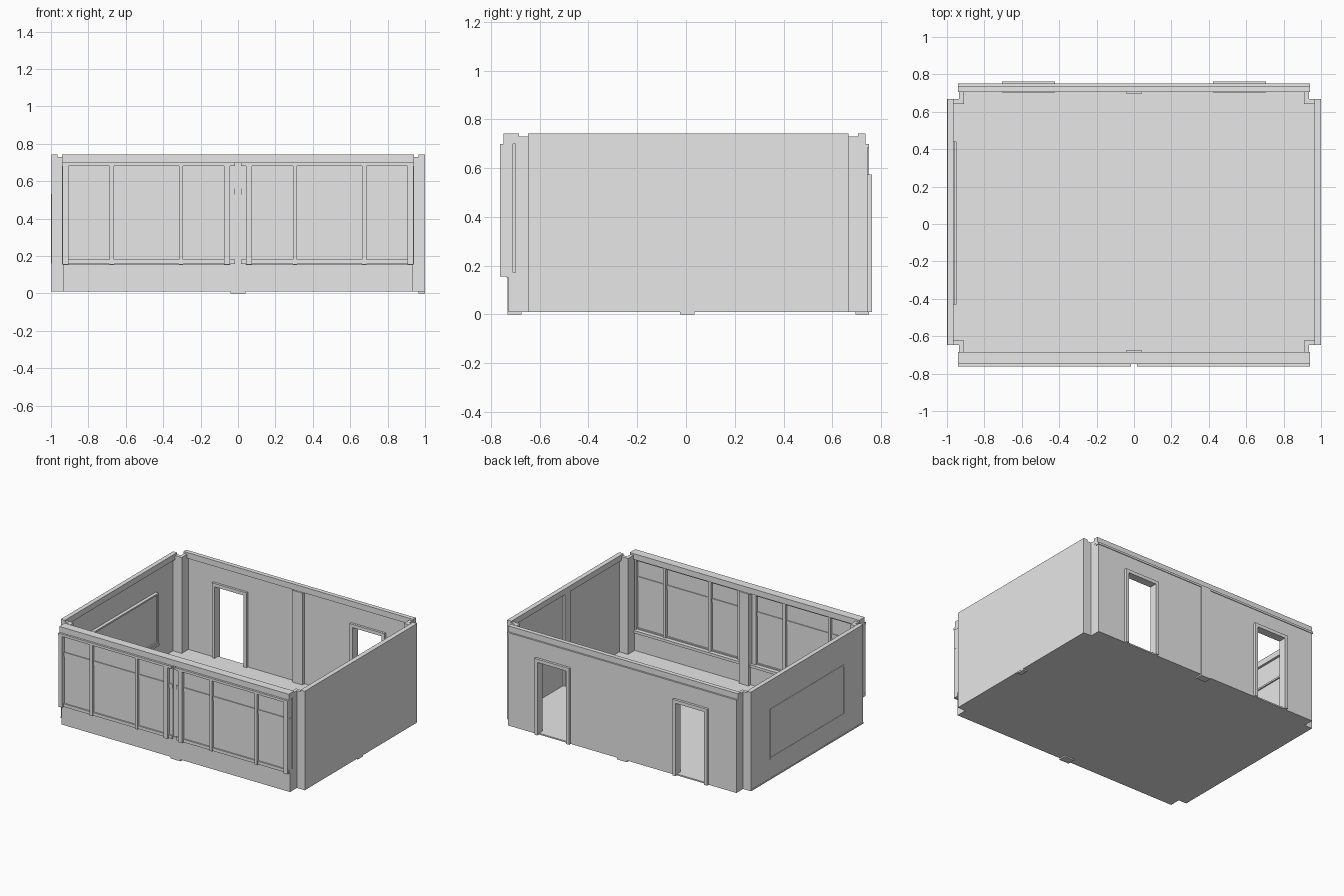
import bpy
import bmesh

cube = bpy.data.objects.get("Cube")
if cube:
    bpy.data.objects.remove(cube, do_unlink=True)

grey = bpy.data.materials.new("plain grey")
grey.use_nodes = True
grey.diffuse_color = (0.8, 0.8, 0.8, 1)
grey.node_tree.nodes["Principled BSDF"].inputs["Base Color"].default_value = (0.8, 0.8, 0.8, 1)


def prism(name, points, axis, lo, hi):
    """Extrude a flat outline from lo to hi along an axis ('y' or 'z')."""
    def place(p, d):
        return (p[0], d, p[1]) if axis == "y" else (p[0], p[1], d)
    bm = bmesh.new()
    base = bm.faces.new([bm.verts.new(place(p, lo)) for p in points])
    top = bmesh.ops.extrude_face_region(bm, geom=[base])["geom"]
    for v in top:
        if isinstance(v, bmesh.types.BMVert):
            v.co["xyz".index(axis)] = hi
    bmesh.ops.recalc_face_normals(bm, faces=bm.faces)
    mesh = bpy.data.meshes.new(name)
    bm.to_mesh(mesh)
    bm.free()
    mesh.materials.append(grey)
    obj = bpy.data.objects.new(name, mesh)
    bpy.context.collection.objects.link(obj)
    return obj


def box(name, x, y, z):
    """Box from (low, high) pairs."""
    (x0, x1), (y0, y1) = sorted(x), sorted(y)
    return prism(name, [(x0, y0), (x1, y0), (x1, y1), (x0, y1)], "z", *z)


BASE, TOP, TRIM = 0.01, 0.743, 0.70
FRONT, BACK = -0.647, 0.667      # ends of the side walls
END = 0.935                      # ends of the front and back walls

# Floor slab with notched corners
f, b = -0.727, 0.745
prism("floor", [(-END, f), (END, f), (END, FRONT), (1, FRONT), (1, BACK), (END, BACK),
                (END, b), (-END, b), (-END, BACK), (-1, BACK), (-1, FRONT), (-END, FRONT)],
      "z", BASE, 0.02)

# Side walls with inner top trim, and hollow corner posts around the notches
for side, label in ((1, "left"), (-1, "right")):
    outer = 1.0 if side > 0 else 0.998
    box(label + "_wall", (side * outer, side * 0.982), (FRONT, BACK), (BASE, TOP))
    box(label + "_top_trim", (side * outer, side * 0.965), (FRONT, BACK), (TRIM, TOP))
    for y, way, reach, end in ((FRONT, 1, -0.70, "front"), (BACK, -1, 0.72, "back")):
        inner = y + way * 0.025
        a, c = side * 0.99, side * END
        d = side * 0.91
        prism(f"{label}_{end}_corner_post",
              [(a, y), (c, y), (c, reach), (d, reach), (d, inner), (a, inner)],
              "z", BASE, 0.73)

# Slim post in the middle of the left wall
box("left_wall_post", (0.965, 0.999), (-0.025, 0.035), (0, TRIM))

# Back wall with two doorways
outline = [(-END, BASE)]
for x in (-0.565, 0.565):
    outline += [(x - 0.12, BASE), (x - 0.12, 0.55), (x + 0.12, 0.55), (x + 0.12, BASE)]
outline += [(END, BASE), (END, TRIM), (-END, TRIM)]
prism("back_wall", outline, "y", 0.72, 0.745)
box("back_top_trim", (-0.94, 0.94), (0.705, 0.737), (TRIM, TOP))
box("back_ledge", (-0.94, 0.94), (0.72, 0.75), (0.685, TRIM))
box("back_post", (-0.04, 0.04), (0.695, 0.75), (0, TRIM))

# Door frames
for x, label in ((-0.565, "right"), (0.565, "left")):
    i, o = 0.118, 0.142
    prism(label + "_door_frame",
          [(x - o, BASE), (x - o, 0.575), (x + o, 0.575), (x + o, BASE),
           (x + i, BASE), (x + i, 0.55), (x - i, 0.55), (x - i, BASE)],
          "y", 0.703, 0.763)

# Front wall: low wall, top beam, sill and post
box("front_low_wall", (-END, END), (-0.727, -0.70), (BASE, 0.155))
box("front_beam", (-0.94, 0.94), (-0.748, -0.685), (TRIM, TOP))
box("front_sill", (-END, END), (-0.737, -0.69), (0.152, 0.172))
box("front_post", (-0.04, 0.04), (-0.732, -0.675), (0, TRIM))

# Two window units, each with panes, header, rails and mullions
for side, label in ((1, "left"), (-1, "right")):
    span = (side * 0.015, side * 0.94)
    box(label + "_window_panes", span, (-0.738, -0.73), (0.155, TRIM))
    box(label + "_window_header", span, (-0.763, -0.71), (0.682, TRIM))
    box(label + "_window_rail", span, (-0.744, -0.724), (0.53, 0.56))
    box(label + "_window_foot", span, (-0.748, -0.72), (0.157, 0.18))
    for n, x in enumerate((0.06, 0.305, 0.675, 0.922)):
        w = 0.016 if n in (0, 3) else 0.011
        deep = -0.763 if n in (0, 3) else -0.756
        box(f"{label}_mullion_{n + 1}", (side * (x - w), side * (x + w)),
            (deep, -0.71), (0.155, TRIM))

# Wall board on the right wall, with frame, ledge and outer outline
box("board_panel", (-0.985, -0.968), (-0.43, 0.44), (0.17, 0.53))
for label, x in (("board_frame", (-0.985, -0.958)), ("board_outer_edge", (-1.0, -0.99))):
    box(label + "_bottom", x, (-0.43, 0.44), (0.16, 0.172))
    box(label + "_top", x, (-0.43, 0.44), (0.52, 0.532))
    for y, end in ((-0.43, "front"), (0.428, "back")):
        box(f"{label}_{end}", x, (y, y + 0.012), (0.172, 0.52))
box("board_ledge", (-0.985, -0.95), (-0.43, 0.44), (0.145, 0.16))
